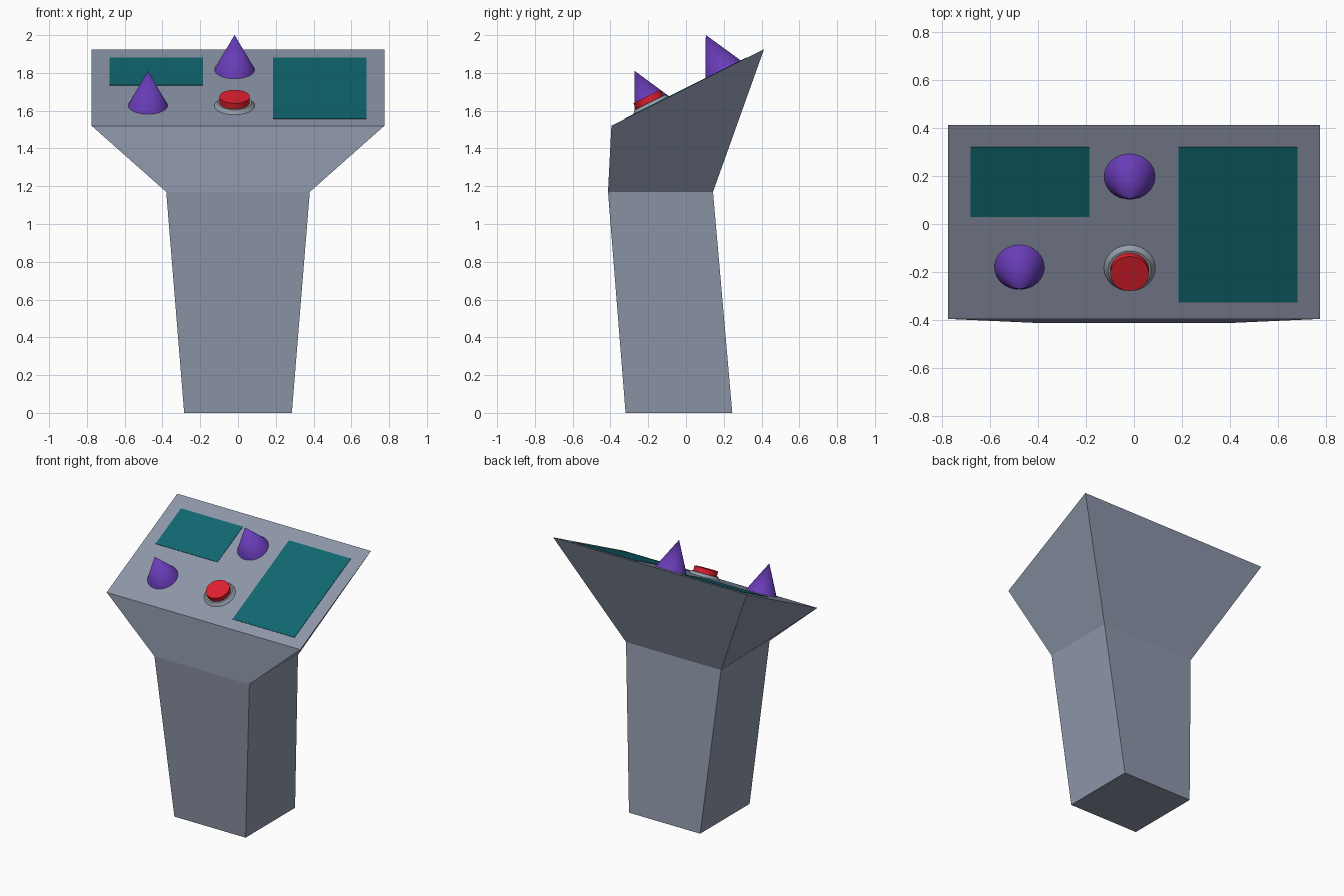
import bpy, bmesh, math
from mathutils import Matrix, Vector

cube = bpy.data.objects.get("Cube")
if cube:
    bpy.data.objects.remove(cube, do_unlink=True)


def material(name, rgb):
    mat = bpy.data.materials.new(name)
    mat.use_nodes = True
    mat.diffuse_color = (*rgb, 1)
    mat.node_tree.nodes["Principled BSDF"].inputs["Base Color"].default_value = (*rgb, 1)
    return mat


GREY = material("blue grey", (0.27, 0.31, 0.40))
RING = material("ring grey", (0.29, 0.33, 0.38))
TEAL = material("teal", (0.005, 0.138, 0.165))
PURPLE = material("purple", (0.138, 0.045, 0.47))
RED = material("red", (0.74, 0.014, 0.027))

# Sloping console top: front edge, back edge and tilt
FRONT, BACK = Vector((0, -0.395, 1.52)), Vector((0, 0.413, 1.925))
TILT = math.atan2(BACK.z - FRONT.z, BACK.y - FRONT.y)


def on_top(x, y):
    """Frame on the sloping surface, with local z along its normal."""
    z = FRONT.z + (y - FRONT.y) * math.tan(TILT)
    return Matrix.Translation((x, y, z)) @ Matrix.Rotation(TILT, 4, "X")


def add_object(name, bm, mat, smooth=False):
    bmesh.ops.recalc_face_normals(bm, faces=bm.faces)
    mesh = bpy.data.meshes.new(name)
    bm.to_mesh(mesh)
    bm.free()
    mesh.materials.append(mat)
    obj = bpy.data.objects.new(name, mesh)
    bpy.context.collection.objects.link(obj)
    if smooth:
        bpy.ops.object.select_all(action="DESELECT")
        obj.select_set(True)
        bpy.context.view_layer.objects.active = obj
        bpy.ops.object.shade_smooth_by_angle()
    return obj


def add_round(name, mat, x, y, r1, r2, low, high):
    """Cone or disc standing on the sloping surface."""
    bm = bmesh.new()
    place = on_top(x, y) @ Matrix.Translation((0, 0, (low + high) / 2))
    bmesh.ops.create_cone(bm, cap_ends=True, segments=32, radius1=r1, radius2=r2,
                          depth=high - low, matrix=place)
    return add_object(name, bm, mat, smooth=True)


def add_screen(name, x0, x1, y0, y1):
    """Thin plate lying in the sloping surface."""
    bm = bmesh.new()
    size = ((x1 - x0), (y1 - y0) / math.cos(TILT), 0.006)
    place = on_top((x0 + x1) / 2, (y0 + y1) / 2) @ Matrix.Diagonal((*size, 1))
    bmesh.ops.create_cube(bm, size=1, matrix=place)
    return add_object(name, bm, TEAL)


# Pedestal and flared head, lofted through three rectangular sections:
# half width, front (y, z), back (y, z)
sections = [
    (0.285, (-0.32, 0), (0.245, 0)),
    (0.38, (-0.413, 1.17), (0.143, 1.17)),
    (0.775, FRONT.yz, BACK.yz),
]
bm = bmesh.new()
loops = [[bm.verts.new((x, *p)) for x, p in ((-w, f), (w, f), (w, b), (-w, b))]
         for w, f, b in sections]
for lower, upper in zip(loops, loops[1:]):
    for i in range(4):
        j = (i + 1) % 4
        bm.faces.new((lower[i], lower[j], upper[j], upper[i]))
bm.faces.new(loops[0])
bm.faces.new(loops[-1])
add_object("console_body", bm, GREY)

# Screens
add_screen("small_screen", -0.68, -0.185, 0.03, 0.32)
add_screen("large_screen", 0.185, 0.68, -0.325, 0.32)

# Cone knobs
add_round("front_cone", PURPLE, -0.477, -0.18, 0.104, 0, 0, 0.204)
add_round("back_cone", PURPLE, -0.018, 0.197, 0.106, 0, 0, 0.206)

# Push button in its collar
add_round("button_collar", RING, -0.018, -0.183, 0.107, 0.09, 0, 0.02)
add_round("push_button", RED, -0.018, -0.183, 0.08, 0.08, 0.01, 0.054)
